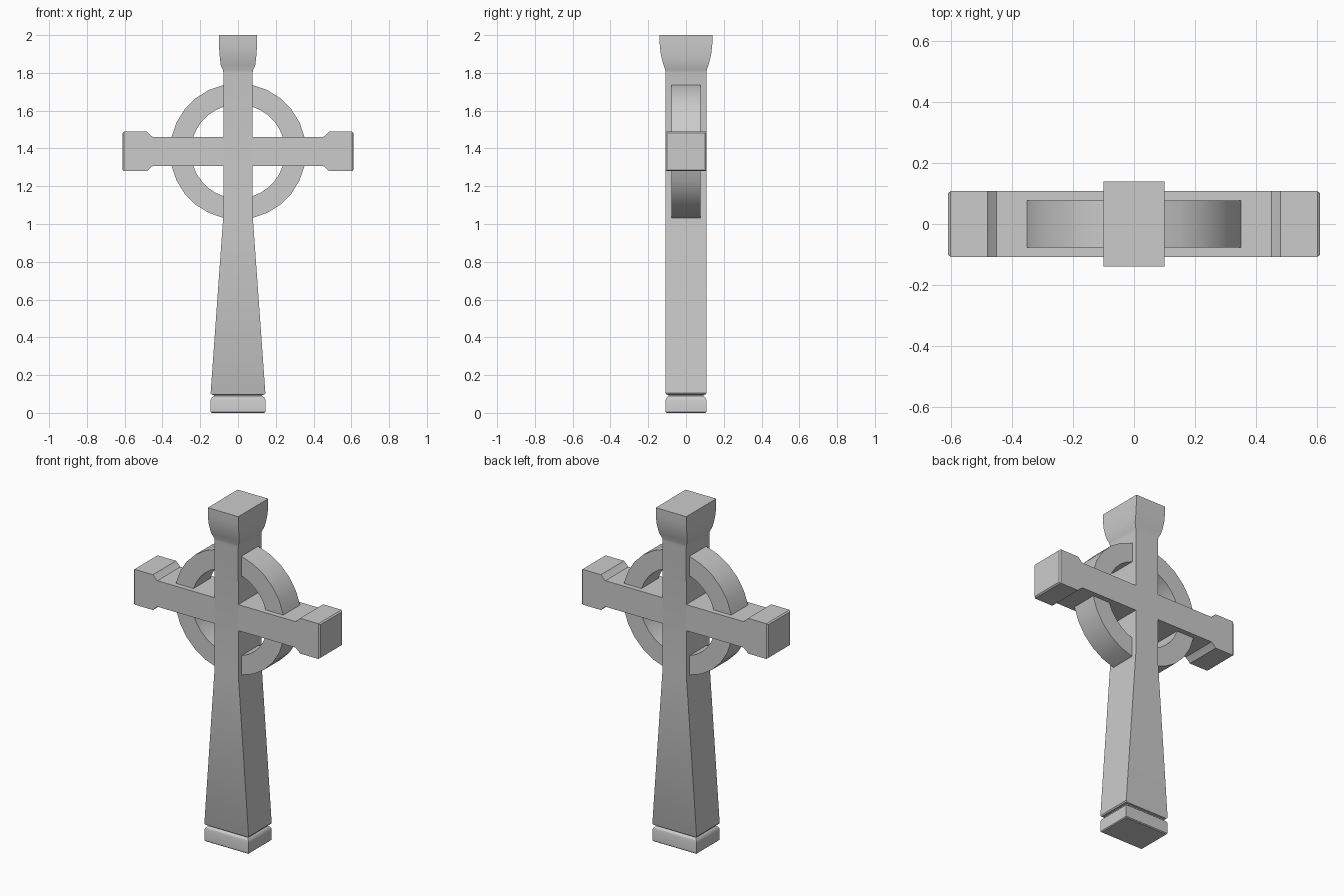
import bpy, bmesh, math
from mathutils import Vector

if "Cube" in bpy.data.objects:
    bpy.data.objects.remove(bpy.data.objects["Cube"])

CZ = 1.384  # height of the crossing


def finish(name, bm, mirror=None, pivot=None):
    bmesh.ops.recalc_face_normals(bm, faces=bm.faces)
    me = bpy.data.meshes.new(name)
    bm.to_mesh(me)
    bm.free()
    ob = bpy.data.objects.new(name, me)
    bpy.context.collection.objects.link(ob)
    ob.location = pivot or (0, 0, 0)
    bpy.context.view_layer.objects.active = ob
    ob.select_set(True)
    if mirror:
        mod = ob.modifiers.new("mirror", 'MIRROR')
        mod.use_axis = mirror
        mod.use_mirror_merge = False
    bpy.ops.object.shade_smooth_by_angle(angle=math.radians(30))
    ob.select_set(False)
    return ob


def loft(sections, place):
    """Skin rectangular sections (t, half_a, half_b) along an axis."""
    bm = bmesh.new()
    rings = [[bm.verts.new(place(t, sa * a, sb * b))
              for sa, sb in ((-1, -1), (1, -1), (1, 1), (-1, 1))]
             for t, a, b in sections]
    for r, s in zip(rings, rings[1:]):
        for i in range(4):
            j = (i + 1) % 4
            bm.faces.new((r[i], r[j], s[j], s[i]))
    bm.faces.new(rings[0][::-1])
    bm.faces.new(rings[-1])
    return bm


def upright(t, a, b):
    return Vector((a, b, t))


def sideways(t, a, b):
    return Vector((t, b, a))


# Plinth block, groove, tapering shaft and flared head
shaft = [(0, .14, .103), (.005, .145, .108), (.068, .145, .108),
         (.08, .14, .104), (.09, .128, .092), (.095, .128, .092),
         (.097, .14, .104), (.104, .145, .108),
         (1.04, .078, .108), (1.80, .077, .108), (1.815, .08, .110),
         (1.84, .091, .118), (1.87, .095, .127), (1.91, .099, .135),
         (1.95, .1, .139), (2.0, .1, .14)]
finish("shaft", loft(shaft, upright))

# Side arms with block ends, mirrored across the shaft
arm = [(.0765, .077, .108), (.452, .077, .108), (.467, .089, .108),
       (.482, .1045, .108), (.603, .1045, .108), (.611, .098, .101)]
finish("arms", loft(arm, sideways), (True, False, False), (0, 0, CZ))

# Ring quarter between shaft and arm, mirrored to all four quadrants
R_OUT, R_IN, HALF = .36, .249, .078
STEPS = 5


def arc(radius):
    edge = math.asin(.076 / radius)
    return [(radius * math.cos(a), radius * math.sin(a)) for a in
            (edge + (math.pi / 2 - 2 * edge) * i / STEPS
             for i in range(STEPS + 1))]


bm = bmesh.new()
rings = [[bm.verts.new((p[0], y, p[1]))
          for p, y in ((o, -HALF), (o, HALF), (n, HALF), (n, -HALF))]
         for o, n in zip(arc(R_OUT), arc(R_IN))]
for r, s in zip(rings, rings[1:]):
    for i in range(4):
        j = (i + 1) % 4
        bm.faces.new((r[i], r[j], s[j], s[i]))
bm.faces.new(rings[0][::-1])
bm.faces.new(rings[-1])
finish("ring", bm, (True, False, True), (0, 0, CZ))
